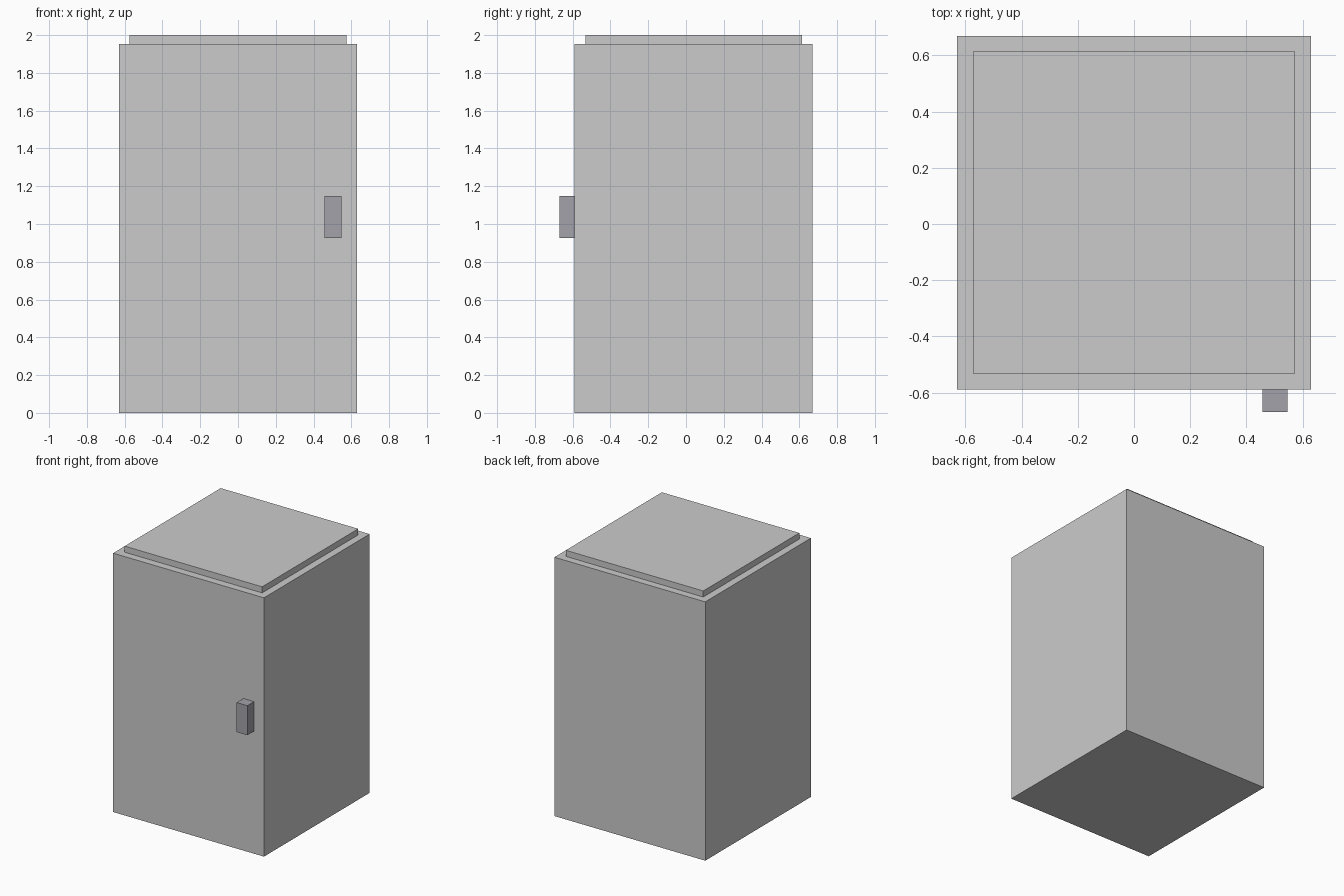
import bpy
import bmesh
from mathutils import Matrix, Vector

if "Cube" in bpy.data.objects:
    bpy.data.objects.remove(bpy.data.objects["Cube"])


def box(name, lo, hi, color=None):
    """Axis-aligned box between two opposite corners."""
    lo, hi = Vector(lo), Vector(hi)
    bm = bmesh.new()
    bmesh.ops.create_cube(bm, size=1.0, matrix=Matrix.Translation((lo + hi) / 2)
                          @ Matrix.Diagonal((*(hi - lo), 1.0)))
    mesh = bpy.data.meshes.new(name)
    bm.to_mesh(mesh)
    bm.free()
    obj = bpy.data.objects.new(name, mesh)
    bpy.context.collection.objects.link(obj)
    if color:
        mat = bpy.data.materials.new(name + "_paint")
        mat.diffuse_color = (*color, 1.0)
        mat.use_nodes = True
        mat.node_tree.nodes["Principled BSDF"].inputs["Base Color"].default_value = mat.diffuse_color
        mesh.materials.append(mat)
    return obj


# Main cabinet
box("cabinet_body", (-0.63, -0.59, 0.0), (0.63, 0.67, 1.954))

# Inset raised panel on the roof
box("top_panel", (-0.574, -0.532, 1.954), (0.574, 0.614, 2.0))

# Door handle on the front
box("door_handle", (0.458, -0.67, 0.925), (0.547, -0.59, 1.148), (0.36, 0.36, 0.40))
